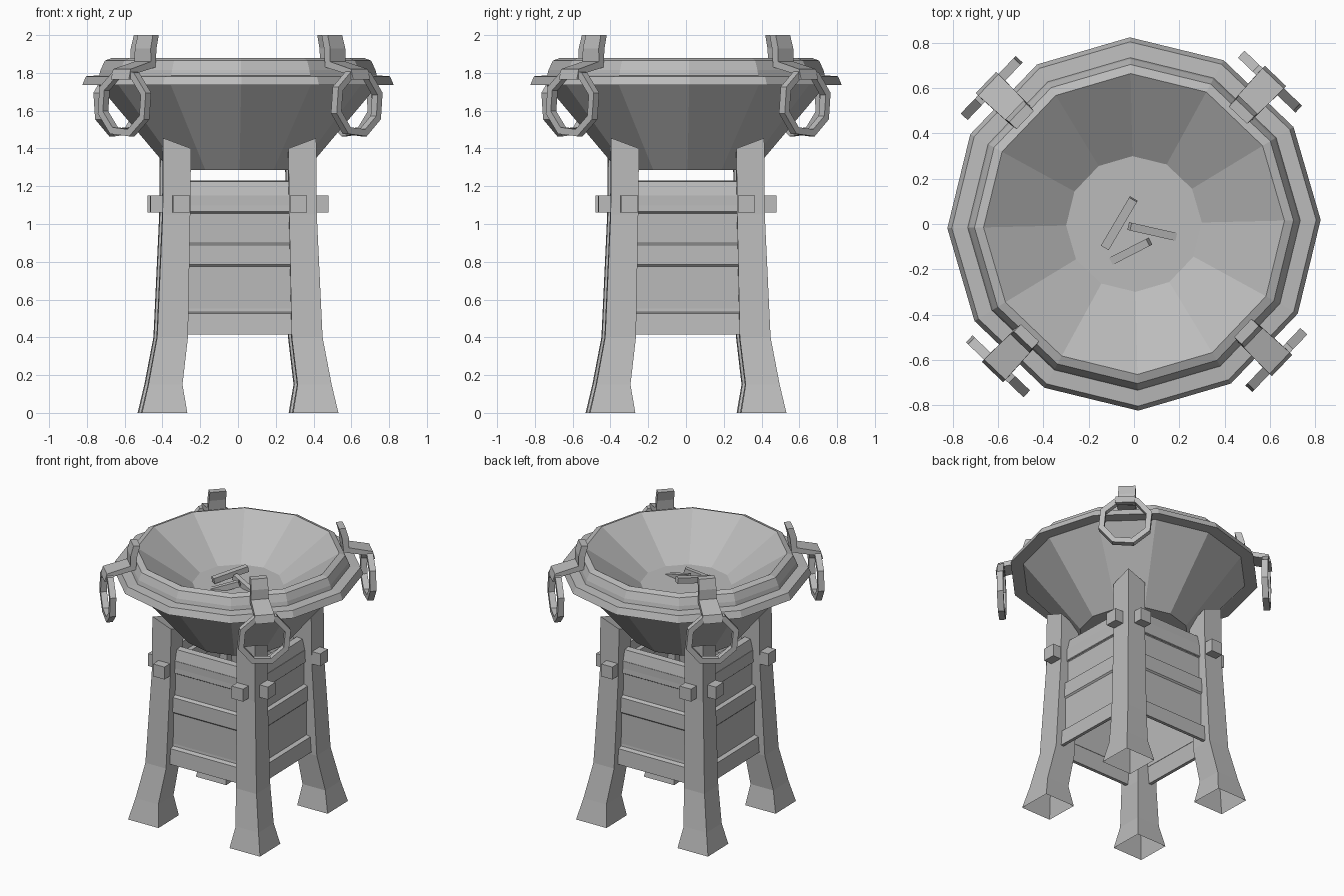
import bpy, bmesh, math
from mathutils import Matrix, Vector

if "Cube" in bpy.data.objects:
    bpy.data.objects.remove(bpy.data.objects["Cube"])

GREY = (0.5, 0.5, 0.5, 1)
mat = bpy.data.materials.new("plain_grey")
mat.use_nodes = True
mat.diffuse_color = GREY
mat.node_tree.nodes["Principled BSDF"].inputs["Base Color"].default_value = GREY
YAW = math.radians(1.3)  # slight twist shared by every part


def finish(name, bm, matrix=Matrix()):
    bmesh.ops.recalc_face_normals(bm, faces=bm.faces)
    bm.transform(Matrix.Rotation(YAW, 4, "Z") @ matrix)
    mesh = bpy.data.meshes.new(name)
    bm.to_mesh(mesh)
    bm.free()
    mesh.materials.append(mat)
    ob = bpy.data.objects.new(name, mesh)
    bpy.context.collection.objects.link(ob)
    return ob


def lathe(profile, sides, closed=False):
    """Revolve (radius, height) points about z."""
    bm = bmesh.new()
    rings = []
    for r, z in profile:
        rings.append([bm.verts.new((r * math.cos(a), r * math.sin(a), z))
                      for a in (math.tau * i / sides for i in range(sides))])
    pairs = list(zip(rings, rings[1:]))
    if closed:
        pairs.append((rings[-1], rings[0]))
    else:
        bm.faces.new(rings[0])
        bm.faces.new(rings[-1])
    for a, b in pairs:
        for i in range(sides):
            j = (i + 1) % sides
            bm.faces.new((a[i], a[j], b[j], b[i]))
    return bm


def loft(sections, cap_start=True):
    """Skin matching loops of points and cap the ends."""
    bm = bmesh.new()
    loops = [[bm.verts.new(p) for p in s] for s in sections]
    if cap_start:
        bm.faces.new(loops[0])
    bm.faces.new(loops[-1])
    for a, b in zip(loops, loops[1:]):
        for i in range(len(a)):
            j = (i + 1) % len(a)
            bm.faces.new((a[i], a[j], b[j], b[i]))
    return bm


def bar(start, end, width, height):
    """Square bar between two points."""
    a, b = Vector(start), Vector(end)
    d = b - a
    bm = bmesh.new()
    bmesh.ops.create_cube(bm, size=1)
    bm.transform(Matrix.Translation((a + b) / 2) @ d.to_track_quat("X", "Z").to_matrix().to_4x4()
                 @ Matrix.Diagonal((d.length, width, height, 1)))
    return bm


# Fire bowl with stepped rim and shallow inside
finish("bowl", lathe([(0.36, 1.285), (0.74, 1.735), (0.825, 1.735), (0.805, 1.782),
                      (0.735, 1.787), (0.728, 1.815), (0.705, 1.865), (0.665, 1.88), (0.30, 1.64)], 12))

# Sticks lying in the bowl
finish("stick_long", bar((-0.13, -0.10, 1.67), (0.0, 0.11, 1.71), 0.04, 0.04))
finish("stick_right", bar((-0.02, -0.01, 1.69), (0.18, -0.06, 1.625), 0.035, 0.04))
finish("stick_front", bar((-0.10, -0.16, 1.625), (0.065, -0.08, 1.69), 0.035, 0.04))

LEG = [(0, 0.28, 0.52), (0.15, 0.305, 0.485), (0.4, 0.275, 0.438), (1.05, 0.262, 0.408), (1.40, 0.258, 0.405)]
PANEL = [(0.372, 0.415), (0.395, 0.415), (0.388, 0.525), (0.358, 0.535), (0.362, 0.775),
         (0.372, 0.785), (0.37, 0.89), (0.345, 0.9), (0.347, 1.055), (0.357, 1.065),
         (0.352, 1.15), (0.335, 1.225), (0.29, 1.23)]
CLIP = [(0.665, 2.0, 0.055), (0.685, 1.93, 0.058), (0.695, 1.83, 0.06), (0.855, 1.795, 0.065), (0.87, 1.765, 0.065)]
THICK = [(0.045, 0.0), (0.045, 0.0), (0.035, 0.03), (0.035, 0.025), (0.035, 0.0)]

for k, side in enumerate(("back_left", "back_right", "front_right", "front_left")):
    turn = Matrix.Rotation(k * math.pi / 2, 4, "Z")
    corner = turn @ Matrix.Rotation(math.pi / 4, 4, "Z")

    # Flared hollow leg, its top cut higher at the outer corner
    sections = [[(a, a, z), (b, a, z), (b, b, z), (a, b, z)] for z, a, b in LEG]
    z, a, b = LEG[-1]
    sections[-1] = [(a, a, z - 0.055), (b, a, z), (b, b, z + 0.055), (a, b, z)]
    finish("leg_" + side, loft(sections, cap_start=False), turn)

    # Boarded wall between two legs
    wall = loft([[(x, y, z) for y, z in PANEL] for x in (-0.30, 0.30)])
    finish("wall_" + str(k + 1), wall, turn)

    # Tie beam whose ends poke out through the legs
    finish("tie_beam_" + str(k + 1), bar((-0.472, 0.31, 1.105), (0.472, 0.31, 1.105), 0.09, 0.09), turn)

    # Bent clip over the rim
    clip = loft([[(r, -w, z), (r, w, z), (r + dx, w, z + dz), (r + dx, -w, z + dz)]
                 for (r, z, w), (dx, dz) in zip(CLIP, THICK)])
    finish("rim_clip_" + side, clip, corner)

    # Eight-sided ring hanging from the clip
    ring = lathe([(0.184, -0.021), (0.184, 0.021), (0.145, 0.021), (0.145, -0.021)], 8, True)
    hang = Matrix.Translation((0.87, 0, 1.64)) @ Matrix.Rotation(math.pi / 2, 4, "Y") @ Matrix.Rotation(0.3, 4, "Z")
    finish("ring_" + side, ring, corner @ hang)
